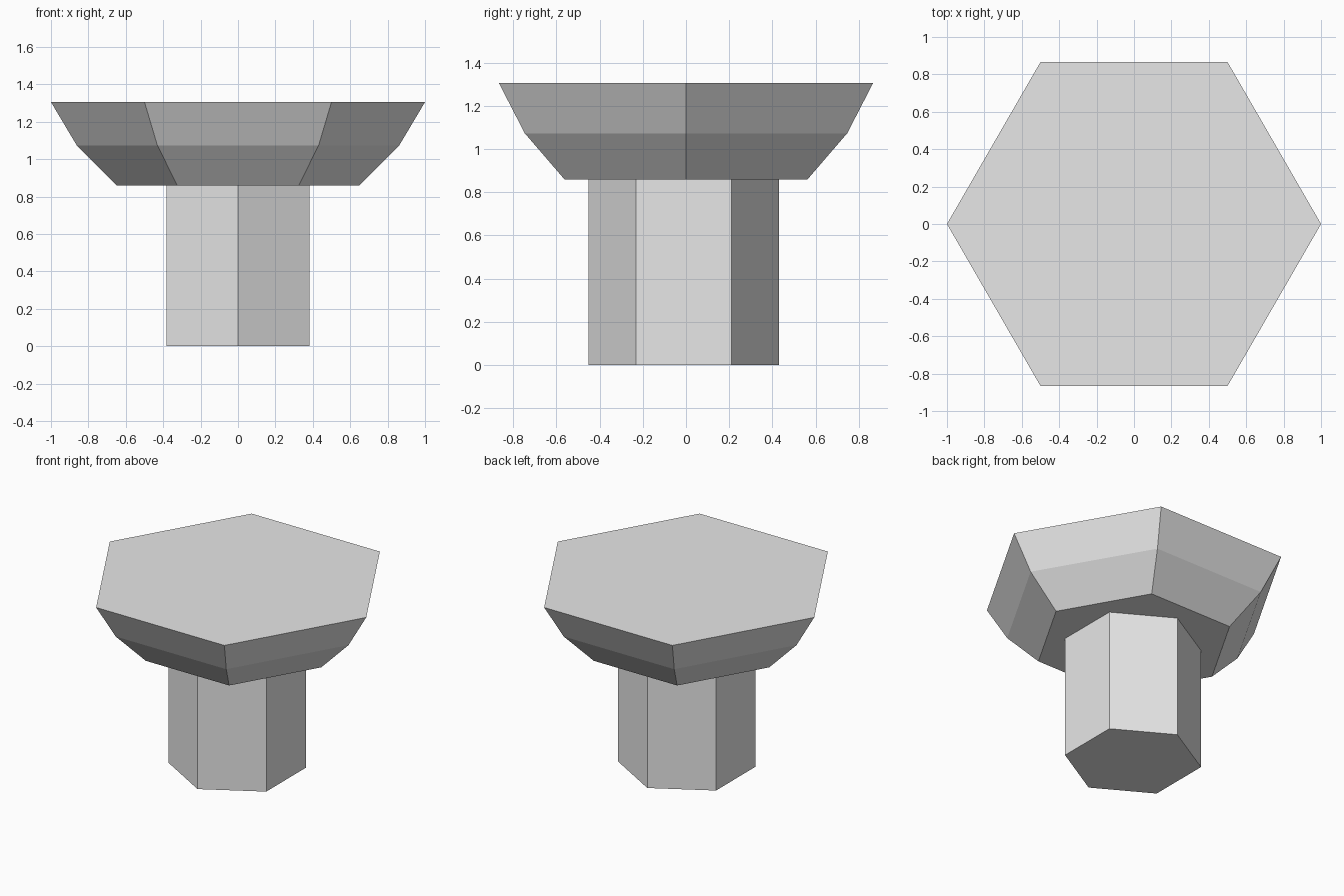
import bpy
import bmesh
from math import cos, sin, pi

cube = bpy.data.objects.get("Cube")
if cube:
    bpy.data.objects.remove(cube, do_unlink=True)

# Single plain grey
grey = bpy.data.materials.new("light_grey")
grey.use_nodes = True
color = (0.8, 0.8, 0.8, 1.0)
grey.diffuse_color = color
grey.node_tree.nodes["Principled BSDF"].inputs["Base Color"].default_value = color


def hex_loft(name, profile, turn=0.0, y=0.0):
    """Closed six-sided solid through (radius, height) rings, bottom to top."""
    bm = bmesh.new()
    rings = [[bm.verts.new((r * cos(turn + i * pi / 3), y + r * sin(turn + i * pi / 3), z))
              for i in range(6)] for r, z in profile]
    for low, high in zip(rings, rings[1:]):
        for i in range(6):
            j = (i + 1) % 6
            bm.faces.new((low[i], low[j], high[j], high[i]))
    bm.faces.new(rings[0][::-1])
    bm.faces.new(rings[-1])
    bmesh.ops.recalc_face_normals(bm, faces=bm.faces)
    mesh = bpy.data.meshes.new(name)
    bm.to_mesh(mesh)
    bm.free()
    mesh.materials.append(grey)
    obj = bpy.data.objects.new(name, mesh)
    bpy.context.collection.objects.link(obj)
    return obj


# Hexagonal stem, a corner facing the front, set slightly forward
hex_loft("stem", [(0.441, 0.0), (0.441, 0.865)], turn=pi / 6, y=-0.01)

# Flared cap with two sloped bands, corners pointing sideways
hex_loft("cap", [(0.65, 0.86), (0.862, 1.073), (1.0, 1.305)])
